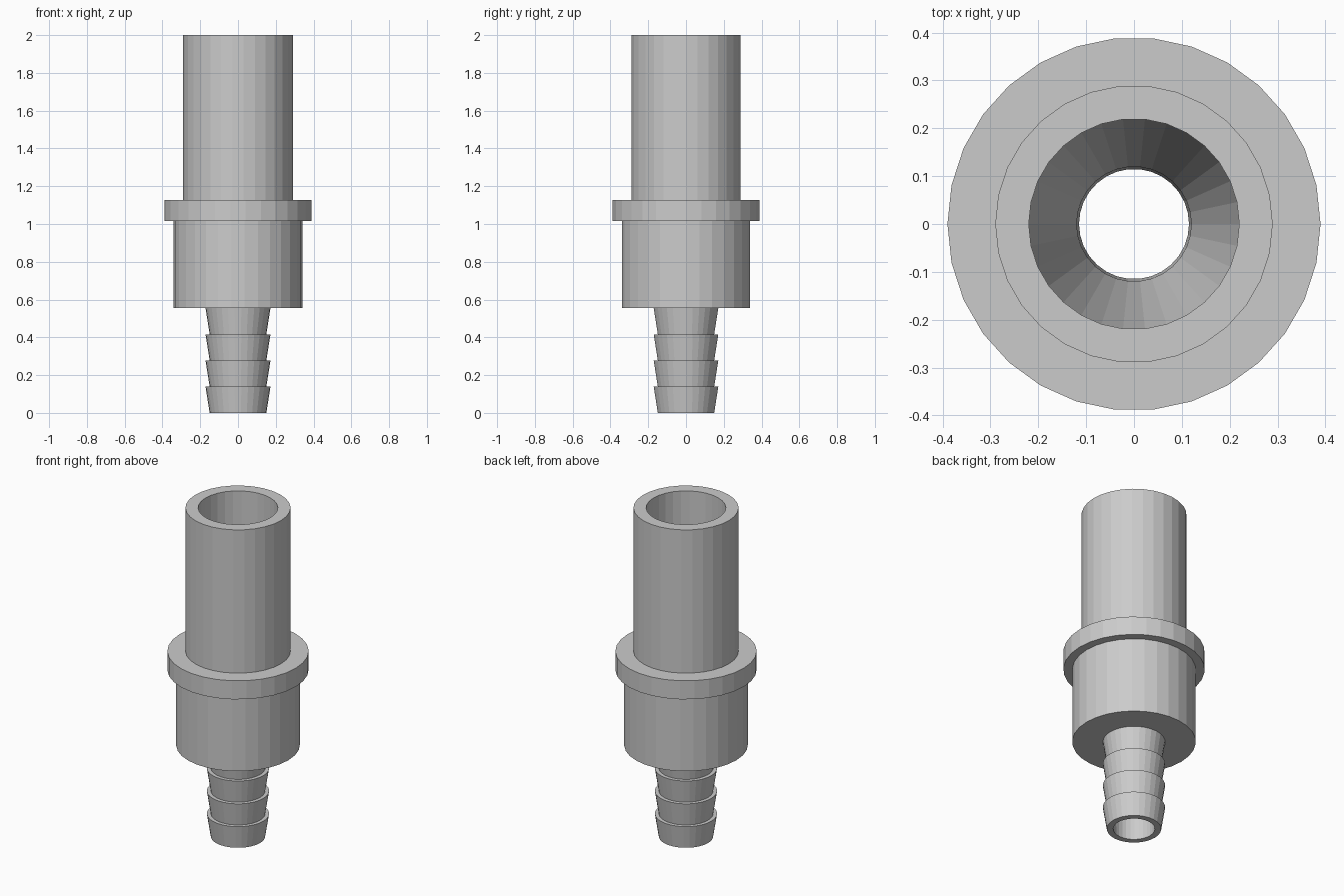
import bpy, math

SIDES = 30

cube = bpy.data.objects.get("Cube")
if cube:
    bpy.data.objects.remove(cube, do_unlink=True)

grey = bpy.data.materials.new("plain grey")
grey.use_nodes = True
colour = (0.6, 0.6, 0.6, 1.0)
grey.diffuse_color = colour
grey.node_tree.nodes["Principled BSDF"].inputs["Base Color"].default_value = colour


def lathe(name, profile):
    """Revolve (radius, height) points; a rising profile faces outward."""
    verts, faces = [], []
    for r, z in profile:
        for j in range(SIDES):
            a = math.tau * j / SIDES
            verts.append((r * math.cos(a), r * math.sin(a), z))
    for i in range(len(profile) - 1):
        low, high = i * SIDES, (i + 1) * SIDES
        for j in range(SIDES):
            k = (j + 1) % SIDES
            faces.append((low + j, low + k, high + k, high + j))
    mesh = bpy.data.meshes.new(name)
    mesh.from_pydata(verts, [], faces)
    mesh.materials.append(grey)
    obj = bpy.data.objects.new(name, mesh)
    bpy.context.collection.objects.link(obj)
    return obj


# Main radii and heights
barb_small, barb_large, barb_count = 0.15, 0.172, 4
body_r, flange_r, tube_r = 0.341, 0.39, 0.29
bore_low, bore_neck, bore_top = 0.115, 0.12, 0.22
body_z, flange_z, tube_z, top_z = 0.555, 1.015, 1.128, 2.0

# Hose barbs: bottom rim, then repeated flared steps
step = body_z / barb_count
barbs = [(bore_low, 0)]
for n in range(barb_count):
    barbs += [(barb_small, n * step), (barb_large, (n + 1) * step)]
lathe("hose_barbs", barbs)

# Body with its underside
lathe("body", [(barb_large, body_z), (body_r, body_z), (body_r, flange_z)])

# Flange collar
lathe("flange", [(body_r, flange_z), (flange_r, flange_z),
                 (flange_r, tube_z), (tube_r, tube_z)])

# Upper tube with its top rim
lathe("upper_tube", [(tube_r, tube_z), (tube_r, top_z), (bore_top, top_z)])

# Through bore: straight tube, funnel, narrow outlet
lathe("bore", [(bore_top, top_z), (bore_top, tube_z),
               (bore_neck, body_z), (bore_low, 0)])
